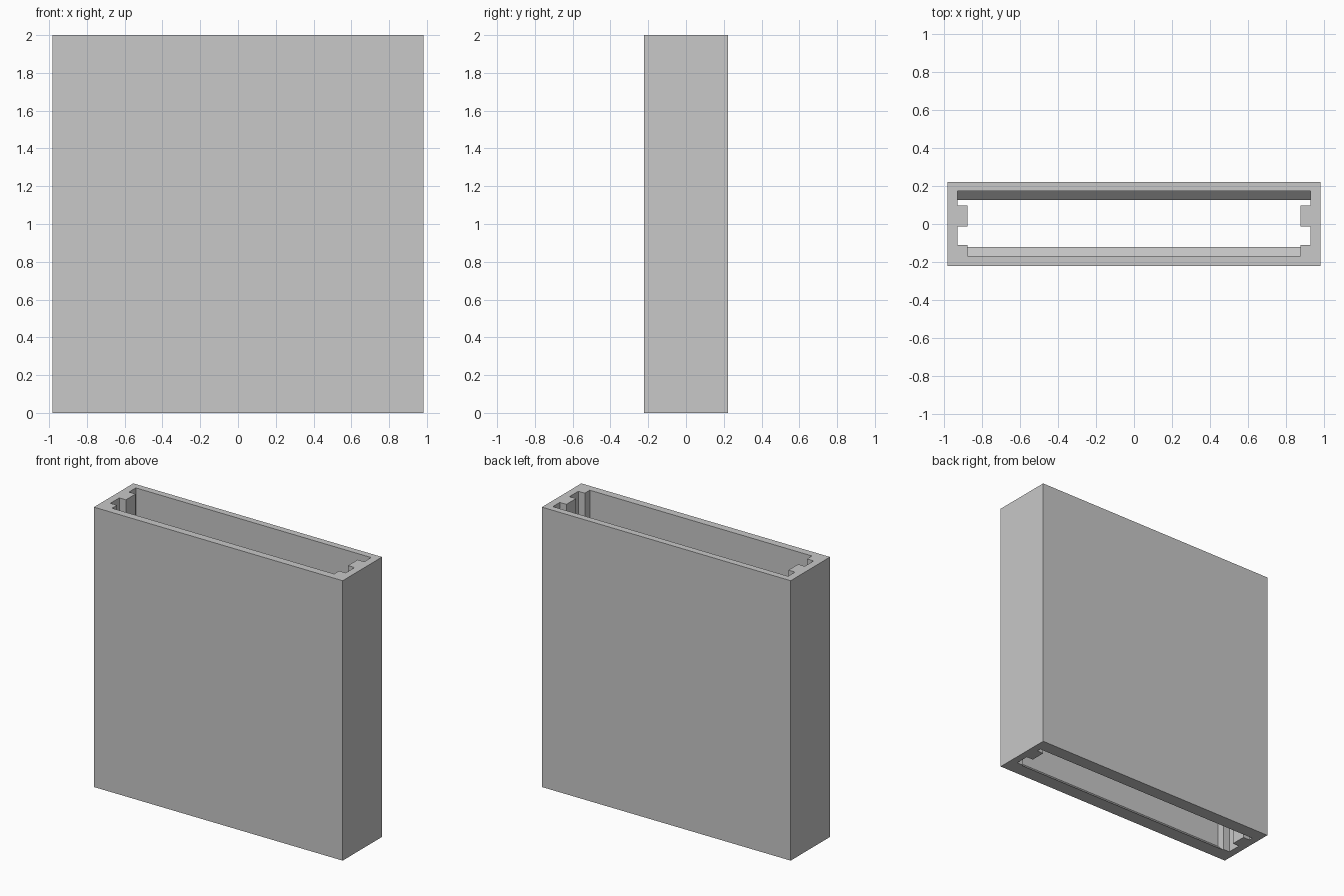
import bpy
import bmesh

old = bpy.data.objects.get("Cube")
if old:
    bpy.data.objects.remove(old, do_unlink=True)

HALF_W, HALF_D, HEIGHT = 0.983, 0.222, 2.0
WALL_X, RAIL_X = 0.93, 0.878          # groove depth and rail face
FRONT_Y, BACK_Y = -0.168, 0.175       # inner wall faces
LIP = 0.048                           # sloped lip around the lower opening

# Single grey plastic
grey = bpy.data.materials.new("grey plastic")
grey.use_nodes = True
colour = (0.58, 0.58, 0.58, 1)
grey.diffuse_color = colour
grey.node_tree.nodes["Principled BSDF"].inputs["Base Color"].default_value = colour


def cavity(lip):
    """Inner outline: right half mirrored to the left, narrowed by the lip."""
    front, back = FRONT_Y + lip, BACK_Y - lip
    half = [(RAIL_X, front), (RAIL_X, -0.112), (WALL_X, -0.112),
            (WALL_X, -0.012), (RAIL_X, -0.012), (RAIL_X, 0.097),
            (WALL_X, 0.097), (WALL_X, back)]
    return half + [(-x, y) for x, y in reversed(half)]


def ring(bm, outline, z):
    return [bm.verts.new((x, y, z)) for x, y in outline]


def loft(bm, low, high):
    n = len(low)
    for i in range(n):
        j = (i + 1) % n
        bm.faces.new((low[i], low[j], high[j], high[i]))


def loop_edges(bm, verts):
    return [bm.edges.get((verts[i - 1], verts[i])) for i in range(len(verts))]


bm = bmesh.new()

# Outer shell
box = [(-HALF_W, -HALF_D), (HALF_W, -HALF_D), (HALF_W, HALF_D), (-HALF_W, HALF_D)]
outer = [ring(bm, box, z) for z in (0, HEIGHT)]
loft(bm, *outer)

# Grooved cavity with sloped lips at the bottom
inner = [ring(bm, cavity(LIP), 0), ring(bm, cavity(0), LIP), ring(bm, cavity(0), HEIGHT)]
loft(bm, inner[0], inner[1])
loft(bm, inner[1], inner[2])

# Flat rims at both openings
for shell, hole in ((outer[0], inner[0]), (outer[1], inner[2])):
    edges = loop_edges(bm, shell) + loop_edges(bm, hole)
    bmesh.ops.triangle_fill(bm, edges=edges, use_beauty=True, use_dissolve=False)

bmesh.ops.recalc_face_normals(bm, faces=bm.faces)
mesh = bpy.data.meshes.new("open_sleeve")
bm.to_mesh(mesh)
bm.free()
mesh.materials.append(grey)
sleeve = bpy.data.objects.new("open_sleeve", mesh)
bpy.context.collection.objects.link(sleeve)
